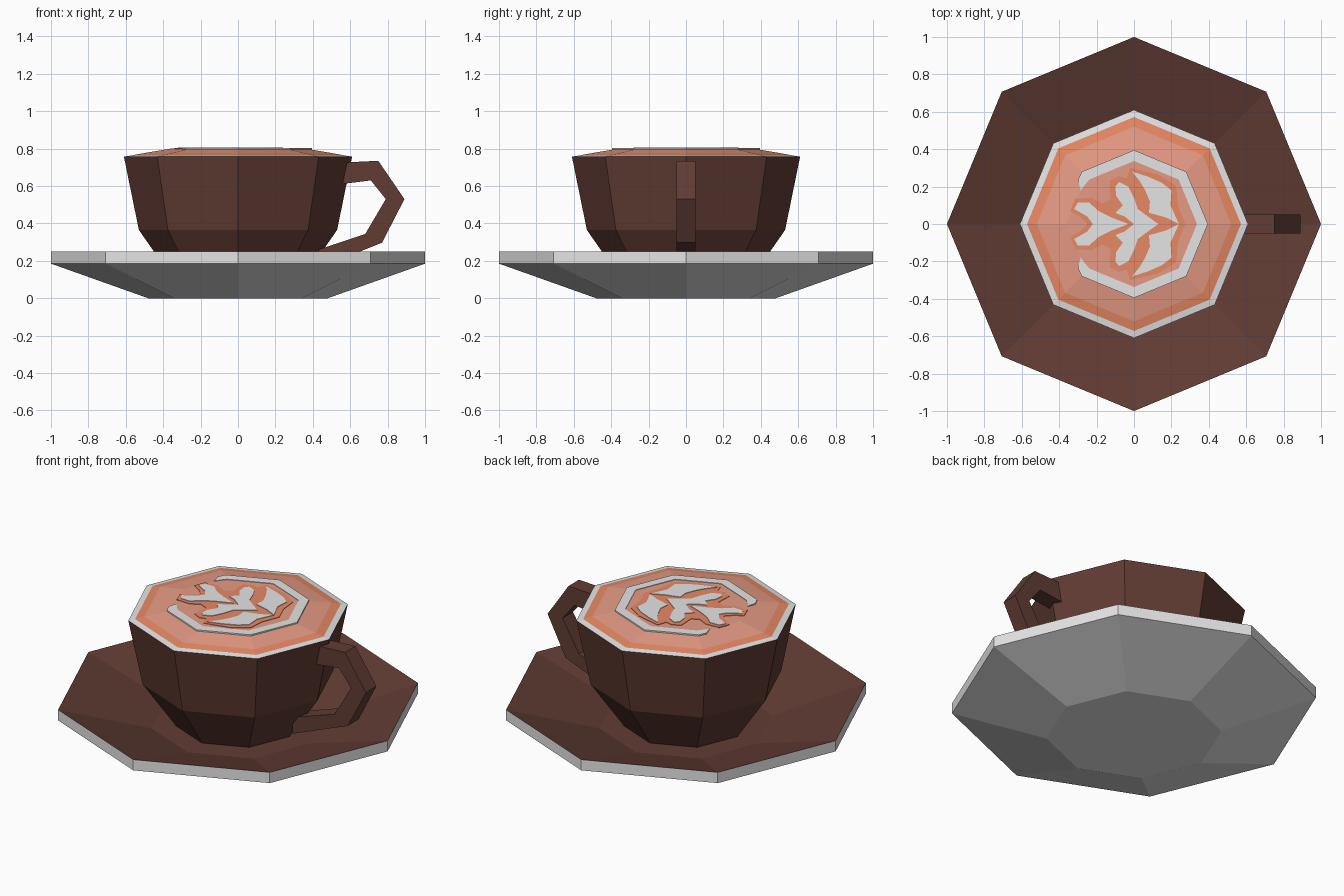
import bpy, bmesh, math

if "Cube" in bpy.data.objects:
    bpy.data.objects.remove(bpy.data.objects["Cube"])


def material(name, rgb):
    m = bpy.data.materials.new(name)
    m.diffuse_color = (*rgb, 1)
    m.use_nodes = True
    m.node_tree.nodes["Principled BSDF"].inputs["Base Color"].default_value = m.diffuse_color
    return m


BROWN = material("brown glaze", (0.12, 0.045, 0.034))
WHITE = material("white", (0.78, 0.78, 0.78))
ORANGE = material("coffee orange", (0.82, 0.255, 0.13))
PINK = material("pale coffee", (0.8, 0.33, 0.235))


def finish(name, bm, mats):
    me = bpy.data.meshes.new(name)
    bm.to_mesh(me)
    bm.free()
    for m in mats:
        me.materials.append(m)
    ob = bpy.data.objects.new(name, me)
    bpy.context.collection.objects.link(ob)
    return ob


def lathe(name, profile, bands, mats, caps=(None, None), n=8):
    """Eight-sided turned part; bands and caps give a material index."""
    bm = bmesh.new()
    rings = [[bm.verts.new((r * math.cos(2 * math.pi * i / n),
                            r * math.sin(2 * math.pi * i / n), z))
              for i in range(n)] for r, z in profile]
    for a, b, mi in zip(rings, rings[1:], bands):
        for i in range(n):
            j = (i + 1) % n
            bm.faces.new((a[i], a[j], b[j], b[i])).material_index = mi
    if caps[0] is not None:
        bm.faces.new(rings[0][::-1]).material_index = caps[0]
    if caps[1] is not None:
        bm.faces.new(rings[-1]).material_index = caps[1]
    return finish(name, bm, mats)


def plates(name, outlines, z0, z1, mat, mirror=True):
    """Thin flat plates from xy outlines, mirrored across y = 0."""
    bm = bmesh.new()
    for pts in outlines:
        for s in ((1, -1) if mirror else (1,)):
            lo = [bm.verts.new((x, s * y, z0)) for x, y in pts]
            hi = [bm.verts.new((x, s * y, z1)) for x, y in pts]
            bm.faces.new(lo)
            bm.faces.new(hi)
            for i in range(len(pts)):
                j = (i + 1) % len(pts)
                bm.faces.new((lo[i], lo[j], hi[j], hi[i]))
    bmesh.ops.recalc_face_normals(bm, faces=bm.faces)
    return finish(name, bm, [mat])


# saucer: white outside, brown dish
lathe("saucer", [(0.48, 0), (1, 0.185), (1, 0.25), (0.48, 0.095)],
      [0, 0, 1], [WHITE, BROWN], caps=(0, 1))

# cup: brown wall with a white rim
lathe("cup", [(0.345, 0.1), (0.53, 0.365), (0.61, 0.757), (0.572, 0.763)],
      [0, 0, 1], [BROWN, WHITE], caps=(0, None))

# coffee: raised surface, orange edge and paler middle
lathe("coffee", [(0.572, 0.763), (0.52, 0.773), (0.36, 0.8)],
      [0, 1], [ORANGE, PINK], caps=(None, 1))

# handle: angular band, swept along outer and inner side points
outer = [(0.55, 0.725), (0.75, 0.735), (0.89, 0.53), (0.77, 0.297), (0.40, 0.15)]
inner = [(0.55, 0.61), (0.71, 0.63), (0.79, 0.53), (0.68, 0.343), (0.40, 0.25)]
bm = bmesh.new()
loops = [[bm.verts.new((p[0], y, p[1]))
          for p, y in ((o, -0.05), (o, 0.05), (i, 0.05), (i, -0.05))]
         for o, i in zip(outer, inner)]
for a, b in zip(loops, loops[1:]):
    for k in range(4):
        m = (k + 1) % 4
        bm.faces.new((a[k], a[m], b[m], b[k]))
bm.faces.new(loops[0])
bm.faces.new(loops[-1])
bmesh.ops.recalc_face_normals(bm, faces=bm.faces)
finish("handle", bm, [BROWN])

# milk ring: octagonal band, open on the left
d = math.pi / 4
arc = [k * d for k in range(-3, 4)]
ring = [(0.395 * math.cos(a), 0.395 * math.sin(a)) for a in arc]
ring += [(-0.30, 0.235), (-0.285, 0.18), (-0.262, 0.21)]
ring += [(0.337 * math.cos(a), 0.337 * math.sin(a)) for a in reversed(arc)]
ring += [(-0.262, -0.21), (-0.285, -0.18), (-0.30, -0.235)]
plates("milk_ring", [ring], 0.795, 0.803, WHITE, mirror=False)

# orange outline around the leaves
plates("leaf_outline", [[
    (-0.25, 0), (-0.29, 0.04), (-0.34, 0.07), (-0.315, 0.135), (-0.23, 0.14),
    (-0.17, 0.11), (-0.125, 0.13), (-0.13, 0.23), (-0.08, 0.255),
    (-0.04, 0.245), (-0.02, 0.3), (0.13, 0.265), (0.225, 0.205),
    (0.235, 0.1), (0.275, 0)]], 0.798, 0.803, ORANGE)

# milk leaves: three mirrored pairs
plates("milk_leaves", [
    [(-0.01, 0.28), (0.07, 0.255), (0.15, 0.22), (0.2, 0.18), (0.195, 0.1),
     (0.24, 0), (0.17, 0.035), (0.08, 0.06), (0.085, 0.12), (0.06, 0.18),
     (0.03, 0.23)],
    [(-0.1, 0.2), (-0.08, 0.225), (-0.03, 0.2), (0.0, 0.14), (0.02, 0.08),
     (0.13, 0), (0.0, 0), (-0.05, 0.04), (-0.1, 0.06), (-0.06, 0.1),
     (-0.095, 0.15)],
    [(-0.32, 0.08), (-0.3, 0.115), (-0.24, 0.115), (-0.19, 0.07),
     (-0.12, 0.035), (-0.03, 0), (-0.22, 0), (-0.25, 0.04)],
], 0.8, 0.806, WHITE)
